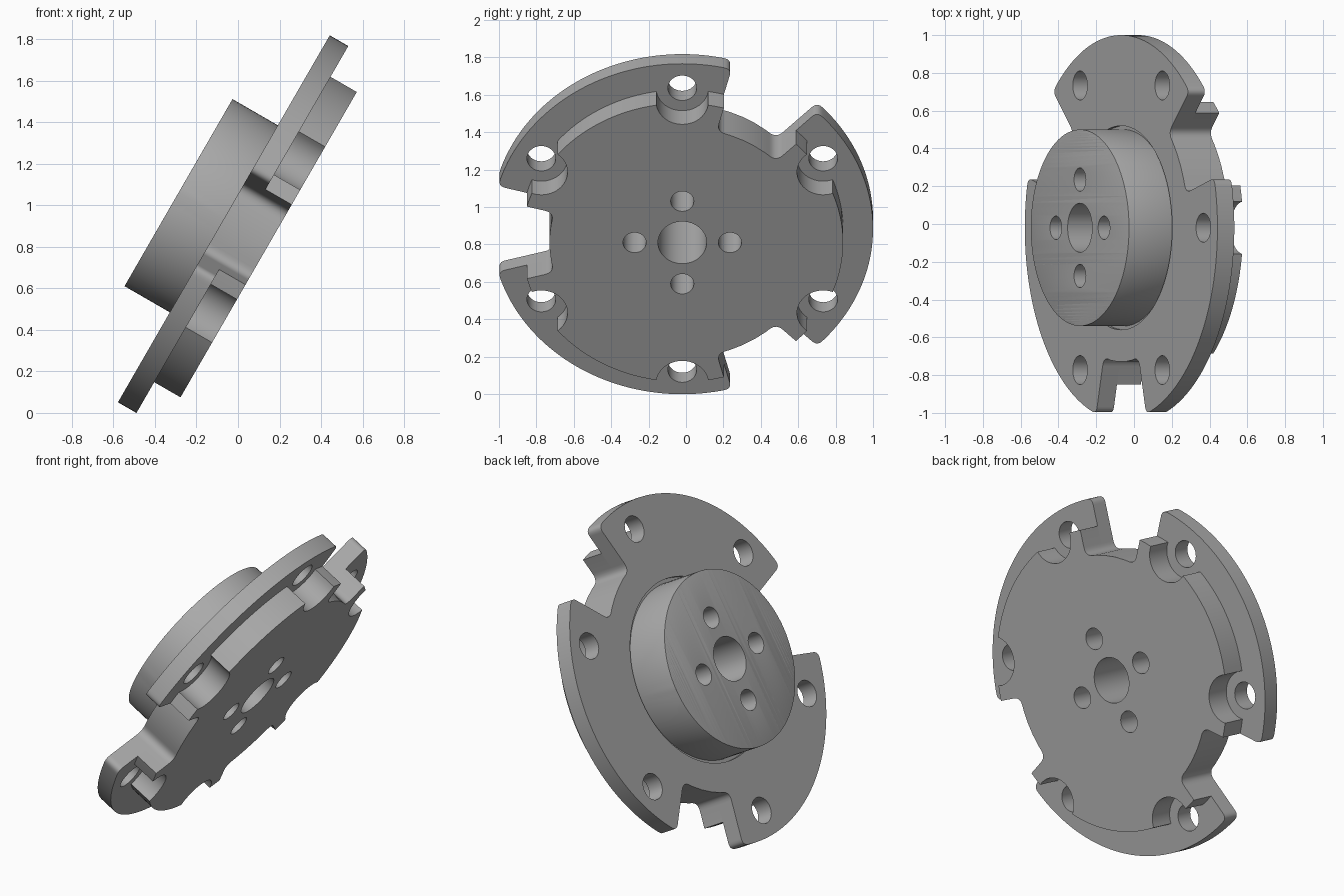
import bpy
import bmesh
import math
from mathutils import Vector

if "Cube" in bpy.data.objects:
    bpy.data.objects.remove(bpy.data.objects["Cube"], do_unlink=True)

# Dimensions in the plane of the disc
FLANGE_R, PLATE_R, HUB_R, GROOVE_R = 1.02, 0.86, 0.52, 0.54
NOTCH_R, NOTCH_HALF = 0.71, 15
BOLT_R, BOLT_HOLE, RECESS = 0.87, 0.077, 0.14
# Levels along the axis, from the plate to the hub face
BACK, SEAT, GROOVE, FACE, TOP = 0.28, 0.426, 0.51, 0.529, 0.781

grey = bpy.data.materials.new("machined_grey")
grey.use_nodes = True
COLOUR = (0.4, 0.4, 0.4, 1)
grey.diffuse_color = COLOUR
grey.node_tree.nodes["Principled BSDF"].inputs["Base Color"].default_value = COLOUR


def polar(radius, degrees):
    a = math.radians(degrees)
    return Vector((radius * math.cos(a), radius * math.sin(a)))


def arc(radius, start, end, step=2.5):
    n = max(2, round(abs(end - start) / step))
    return [polar(radius, start + (end - start) * i / n) for i in range(n + 1)]


def circle(radius, centre=Vector((0, 0)), count=48):
    return [centre + polar(radius, 360 * i / count) for i in range(count)]


def rounded(corners):
    """Replace each (point, size) corner that has a size with a small curve."""
    points = []
    for i, (p, size) in enumerate(corners):
        if not size:
            points.append(p)
            continue
        a = p + (corners[i - 1][0] - p).normalized() * size
        b = p + (corners[(i + 1) % len(corners)][0] - p).normalized() * size
        for k in range(7):
            t = k / 6
            points.append(a * (1 - t) ** 2 + p * 2 * t * (1 - t) + b * t ** 2)
    return points


def notched_outline(lobe, tip_round):
    """Three notches, joined by the lobe points that run between them."""
    corners = []
    for mid in (30, 150, 270):
        bottom = arc(NOTCH_R, mid - NOTCH_HALF, mid + NOTCH_HALF, 6)
        corners += [(p, 0.05 if p in (bottom[0], bottom[-1]) else 0) for p in bottom]
        rim = lobe(mid + NOTCH_HALF, mid + 120 - NOTCH_HALF)
        corners += [(p, tip_round if p in (rim[0], rim[-1]) else 0) for p in rim]
    return rounded(corners)


def flange_lobe(start, end):
    middle = arc(FLANGE_R, start + 3, end - 3, 2)
    return [polar(FLANGE_R, start)] + middle + [polar(FLANGE_R, end)]


def plate_lobe(start, end):
    # Rim interrupted by two open round recesses around the bolt holes
    cos_half = (PLATE_R**2 + BOLT_R**2 - RECESS**2) / (2 * PLATE_R * BOLT_R)
    half = math.degrees(math.acos(cos_half))
    lip = polar(PLATE_R, half) - Vector((BOLT_R, 0))
    t = math.degrees(math.atan2(lip.y, lip.x))
    points, at = [], start
    for hole in (start + 15, end - 15):
        points += arc(PLATE_R, at, hole - half)
        bite = arc(RECESS, hole + 360 - t, hole + t, 8)
        points += [polar(BOLT_R, hole) + p for p in bite[1:-1]]
        at = hole + half
    return points + arc(PLATE_R, at, end)


def slab(name, loops, low, high, bevel_radius=0):
    """Extrude closed loops; inner loops become holes."""
    curve = bpy.data.curves.new(name, "CURVE")
    curve.dimensions = "2D"
    curve.fill_mode = "BOTH"
    curve.extrude = (high - low) / 2
    for loop in loops:
        spline = curve.splines.new("POLY")
        spline.points.add(len(loop) - 1)
        for point, p in zip(spline.points, loop):
            point.co = (p.x, p.y, 0, 1)
        spline.use_cyclic_u = True
    helper = bpy.data.objects.new(name + "_profile", curve)
    mesh = bpy.data.meshes.new_from_object(helper)
    bpy.data.objects.remove(helper)
    bpy.data.curves.remove(curve)

    bm = bmesh.new()
    bm.from_mesh(mesh)
    bmesh.ops.remove_doubles(bm, verts=bm.verts, dist=1e-5)
    bmesh.ops.translate(bm, verts=bm.verts, vec=(0, 0, (low + high) / 2))
    bmesh.ops.recalc_face_normals(bm, faces=bm.faces)
    if bevel_radius:
        rim = [e for e in bm.edges if all(
            v.co.z > high - 1e-4 and v.co.xy.length > bevel_radius - 1e-3 for v in e.verts)]
        bmesh.ops.bevel(bm, geom=rim, offset=0.012, segments=2, profile=0.5,
                        affect="EDGES", clamp_overlap=True)
    bm.to_mesh(mesh)
    bm.free()
    mesh.name = name
    mesh.materials.clear()
    mesh.materials.append(grey)

    # Lean the disc so its axis points up and to the side
    obj = bpy.data.objects.new(name, mesh)
    obj.rotation_euler = (0, math.radians(-60), 0)
    obj.location = (0.39, -0.02, 0.67)
    bpy.context.collection.objects.link(obj)
    bpy.ops.object.select_all(action="DESELECT")
    obj.select_set(True)
    bpy.context.view_layer.objects.active = obj
    bpy.ops.object.shade_smooth_by_angle(angle=math.radians(30))
    return obj


# Shared hole patterns
centre_holes = [circle(0.13)] + [circle(0.062, polar(0.255, a), 32) for a in range(0, 360, 90)]
bolt_holes = [circle(BOLT_HOLE, polar(BOLT_R, a), 32) for a in range(0, 360, 60)]
flange_outline = notched_outline(flange_lobe, 0.04)

# Back plate, flange with a shallow relief groove, and hub
slab("back_plate", [notched_outline(plate_lobe, 0)] + centre_holes, BACK, SEAT)
slab("flange_base", [flange_outline] + bolt_holes + centre_holes, SEAT, GROOVE)
slab("flange_face", [flange_outline] + bolt_holes + [circle(GROOVE_R, count=96)], GROOVE, FACE)
slab("hub", [circle(HUB_R, count=96)] + centre_holes, GROOVE, TOP, HUB_R)
